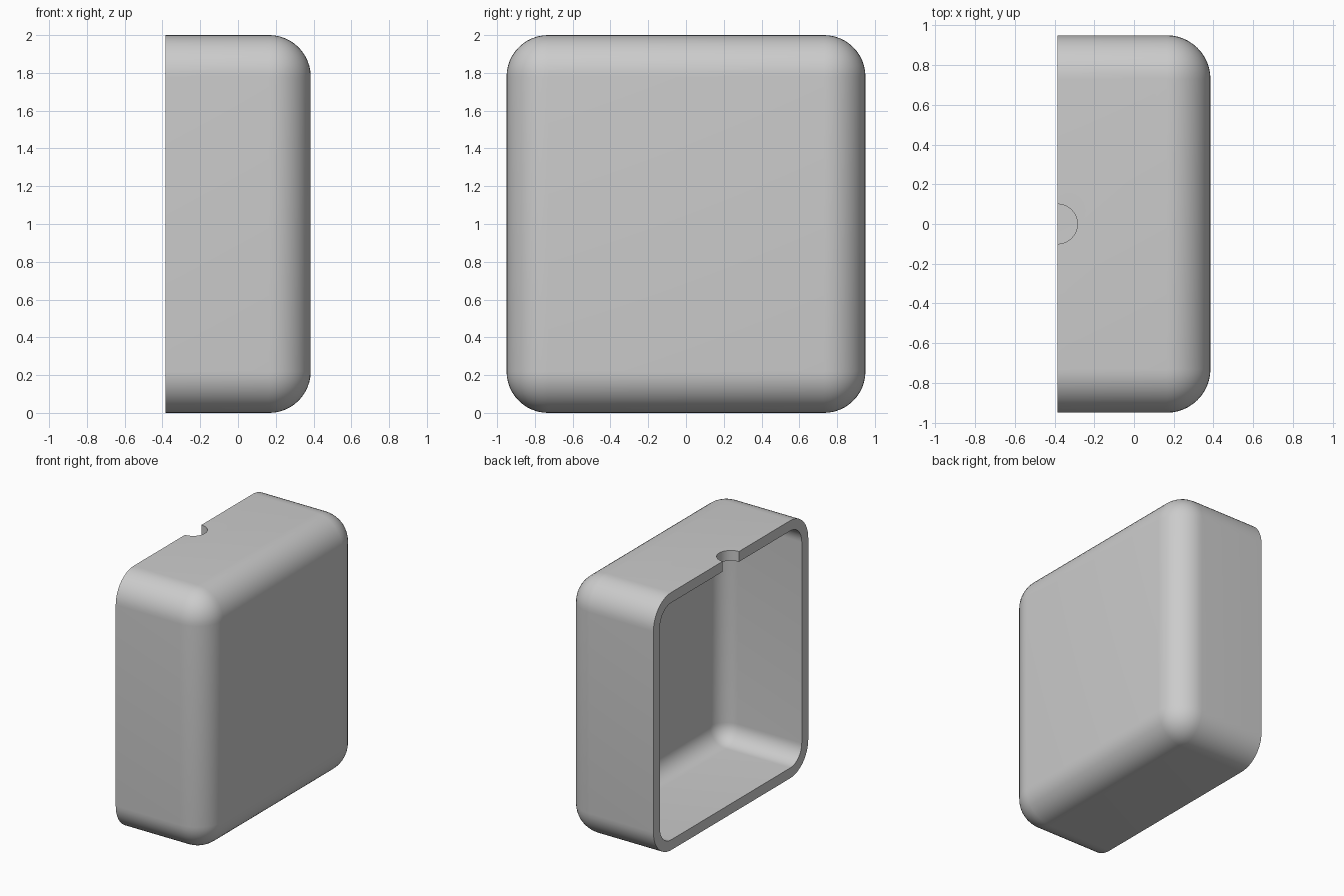
import bpy, bmesh, math
from mathutils import Matrix, Vector

cube = bpy.data.objects.get("Cube")
if cube:
    bpy.data.objects.remove(cube, do_unlink=True)

HALF_X, HALF_Y, HEIGHT = 0.385, 0.95, 2.0
RADIUS, WALL = 0.22, 0.08
NOTCH_RADIUS = 0.1

grey = bpy.data.materials.new("light grey")
grey.use_nodes = True
grey.diffuse_color = (0.6, 0.6, 0.6, 1)
grey.node_tree.nodes["Principled BSDF"].inputs["Base Color"].default_value = (0.6, 0.6, 0.6, 1)


def add_object(name, bm):
    mesh = bpy.data.meshes.new(name)
    bmesh.ops.recalc_face_normals(bm, faces=bm.faces)
    bm.to_mesh(mesh)
    bm.free()
    mesh.materials.append(grey)
    obj = bpy.data.objects.new(name, mesh)
    bpy.context.collection.objects.link(obj)
    return obj


def rounded_box(name, low, high, radius):
    """Box with every edge rounded except those around its -x face."""
    low, high = Vector(low), Vector(high)
    bm = bmesh.new()
    bmesh.ops.create_cube(bm, size=1)
    bmesh.ops.transform(bm, verts=bm.verts, matrix=Matrix.Translation((low + high) / 2)
                        @ Matrix.Diagonal((*(high - low), 1)))
    edges = [e for e in bm.edges if any(v.co.x > low.x + 0.01 for v in e.verts)]
    bmesh.ops.bevel(bm, geom=edges, offset=radius, offset_type='OFFSET',
                    segments=12, profile=0.5, affect='EDGES', clamp_overlap=False)
    return add_object(name, bm)


# Outer body
shell = rounded_box("half_shell", (-HALF_X, -HALF_Y, 0), (HALF_X, HALF_Y, HEIGHT), RADIUS)

# Hollow, open towards -x
cavity = rounded_box("cavity_cutter", (-HALF_X - 0.2, WALL - HALF_Y, WALL),
                     (HALF_X - WALL, HALF_Y - WALL, HEIGHT - WALL), RADIUS - WALL)

# Half-round notch through the top wall at the open rim
bm = bmesh.new()
bmesh.ops.create_cone(bm, cap_ends=True, segments=64, radius1=NOTCH_RADIUS,
                      radius2=NOTCH_RADIUS, depth=0.4,
                      matrix=Matrix.Translation((-HALF_X, 0, HEIGHT)))
notch = add_object("notch_cutter", bm)

bpy.ops.object.select_all(action='DESELECT')
shell.select_set(True)
bpy.context.view_layer.objects.active = shell
for cutter in (cavity, notch):
    cutter.hide_render = True
    mod = shell.modifiers.new(cutter.name, 'BOOLEAN')
    mod.operation = 'DIFFERENCE'
    mod.solver = 'EXACT'
    mod.object = cutter
    bpy.ops.object.modifier_apply(modifier=mod.name)
    bpy.data.objects.remove(cutter, do_unlink=True)

bpy.ops.object.shade_smooth_by_angle(angle=math.radians(30))
